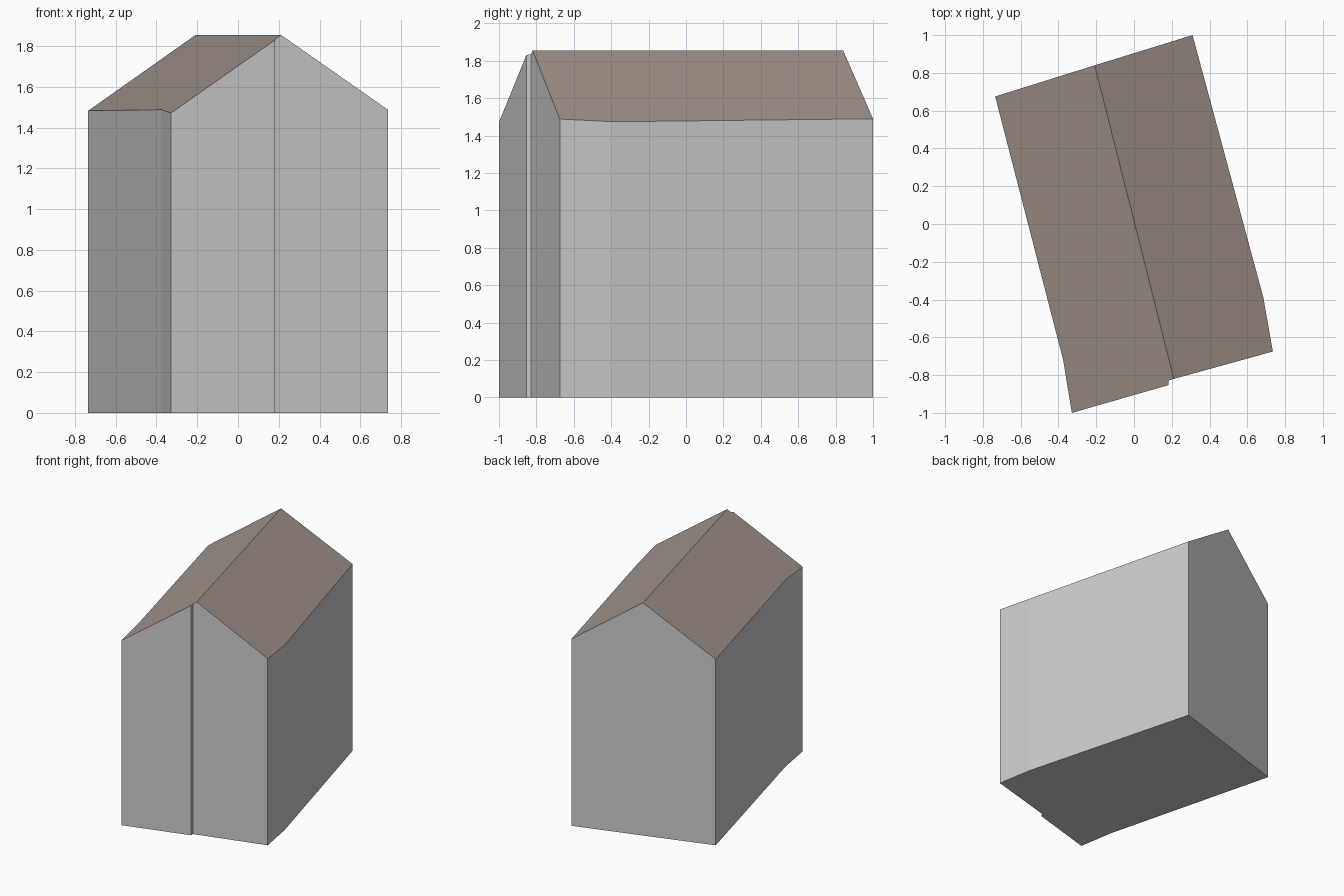
import bpy, bmesh
from mathutils import Vector

if "Cube" in bpy.data.objects:
    bpy.data.objects.remove(bpy.data.objects["Cube"])

# Footprint, counter-clockwise from the back ridge end
FOOTPRINT = [(-0.208, 0.84), (-0.735, 0.675), (-0.375, -0.72), (-0.329, -1.0),
             (0.182, -0.853), (0.182, -0.829), (0.211, -0.82), (0.735, -0.675),
             (0.685, -0.39), (0.31, 1.0)]
RIDGE_BACK, RIDGE_FRONT = 0, 6
RIDGE_Z, PITCH = 1.855, 0.675

ridge_start = Vector(FOOTPRINT[RIDGE_BACK])
ridge_dir = (Vector(FOOTPRINT[RIDGE_FRONT]) - ridge_start).normalized()


def roof_height(p):
    """Roof falls evenly away from the ridge line."""
    d = Vector(p) - ridge_start
    return RIDGE_Z - PITCH * abs(d.x * ridge_dir.y - d.y * ridge_dir.x)


def material(name, colour):
    m = bpy.data.materials.new(name)
    m.diffuse_color = (*colour, 1.0)
    m.use_nodes = True
    m.node_tree.nodes["Principled BSDF"].inputs["Base Color"].default_value = m.diffuse_color
    return m


# Closed body: floor, one wall per footprint edge, two roof slopes
bm = bmesh.new()
low = [bm.verts.new((x, y, 0)) for x, y in FOOTPRINT]
top = [bm.verts.new((x, y, roof_height((x, y)))) for x, y in FOOTPRINT]
n = len(FOOTPRINT)
bm.faces.new(low[::-1])
for i in range(n):
    j = (i + 1) % n
    bm.faces.new((low[i], low[j], top[j], top[i]))
slopes = [bm.faces.new(top[:RIDGE_FRONT + 1]),
          bm.faces.new(top[RIDGE_FRONT:] + top[:1])]
for face in slopes:
    face.material_index = 1
bmesh.ops.recalc_face_normals(bm, faces=bm.faces)

mesh = bpy.data.meshes.new("gabled_house")
bm.to_mesh(mesh)
bm.free()
mesh.materials.append(material("wall grey", (0.60, 0.60, 0.60)))
mesh.materials.append(material("roof brown", (0.37, 0.30, 0.26)))
house = bpy.data.objects.new("gabled_house", mesh)
bpy.context.collection.objects.link(house)
